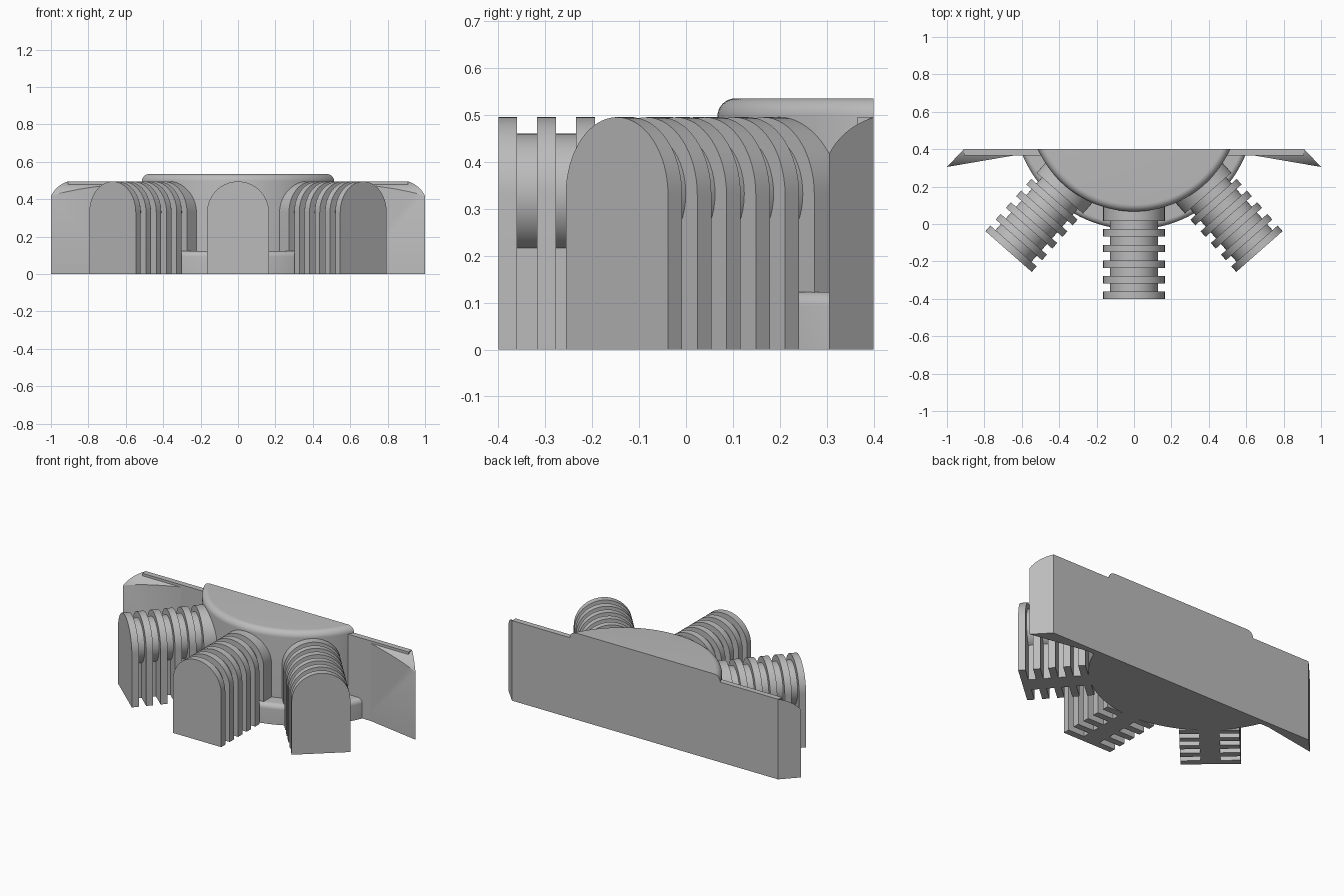
import bpy, bmesh, math
from mathutils import Matrix, Vector

if "Cube" in bpy.data.objects:
    bpy.data.objects.remove(bpy.data.objects["Cube"])

grey = bpy.data.materials.new("plain grey")
grey.diffuse_color = (0.5, 0.5, 0.5, 1)
grey.use_nodes = True
grey.node_tree.nodes["Principled BSDF"].inputs["Base Color"].default_value = grey.diffuse_color

CY = 0.616          # centre of the radial arms
BACK = 0.4          # rear plane


def finish(bm, name, angle=35):
    bmesh.ops.recalc_face_normals(bm, faces=bm.faces[:])
    me = bpy.data.meshes.new(name)
    bm.to_mesh(me)
    bm.free()
    ob = bpy.data.objects.new(name, me)
    bpy.context.collection.objects.link(ob)
    me.materials.append(grey)
    bpy.ops.object.select_all(action='DESELECT')
    ob.select_set(True)
    bpy.context.view_layer.objects.active = ob
    bpy.ops.object.shade_smooth_by_angle(angle=math.radians(angle))
    return ob


def loft(bm, rings):
    """Join equal-length closed rings of points and cap both ends."""
    vs = [[bm.verts.new(p) for p in r] for r in rings]
    n = len(vs[0])
    for a, b in zip(vs, vs[1:]):
        for i in range(n):
            j = (i + 1) % n
            bm.faces.new((a[i], a[j], b[j], b[i]))
    bm.faces.new(vs[0][::-1])
    bm.faces.new(vs[-1])


def prism_y(bm, profile, y0, y1):
    loft(bm, [[(x, y, z) for x, z in profile] for y in (y0, y1)])


def arch(w, top):
    pts = [(-w, 0), (w, 0)]
    return pts + [(w * math.cos(math.pi * i / 32), top - w + w * math.sin(math.pi * i / 32))
                  for i in range(33)]


def half_disc(name, cy, radius, height, fillet):
    """Disc segment in front of the rear plane with a rounded top edge."""
    levels = [(radius, 0)]
    for i in range(9):
        a = math.pi / 2 * i / 8
        levels.append((radius - fillet * (1 - math.cos(a)), height - fillet * (1 - math.sin(a))))
    rings = []
    for r, z in levels:
        half = math.acos((cy - BACK) / r)
        rings.append([(r * math.sin(t), cy - r * math.cos(t), z)
                      for t in (half * (i / 32 - 1) for i in range(65))])
    bm = bmesh.new()
    loft(bm, rings)
    return finish(bm, name)


# Central drum and low flange
half_disc("central_drum", 0.63, 0.563, 0.535, 0.038)
half_disc("base_flange", CY, 0.645, 0.123, 0.03)

# Back plate
bm = bmesh.new()
prism_y(bm, [(-0.91, 0), (0.91, 0), (0.91, 0.495), (-0.91, 0.495)], 0.365, BACK)
finish(bm, "back_plate")

# Flared wings at the plate ends: rounded profile trimmed by two upright planes
crown = [(0.29, 0), (BACK, 0)]
for i in range(17):
    a = math.radians(72) * (1 - i / 16)
    crown.append((0.29 + 0.159 * (1 - math.cos(a)), 0.355 + 0.147 * math.sin(a)))
for s, name in ((1, "right_wing"), (-1, "left_wing")):
    bm = bmesh.new()
    loft(bm, [[(s * x, y, z) for y, z in crown] for x in (0.6, 1.02)])
    for p, nrm in (((1, 0.305), (-0.06, -0.35)), ((1, 0.305), (0.095, 0.09))):
        bmesh.ops.bisect_plane(bm, geom=bm.verts[:] + bm.edges[:] + bm.faces[:],
                               plane_co=Vector((s * p[0], p[1], 0)),
                               plane_no=Vector((s * nrm[0], nrm[1], 0)).normalized(),
                               clear_outer=True)
        bmesh.ops.holes_fill(bm, edges=[e for e in bm.edges if e.is_boundary], sides=0)
    finish(bm, name, 30)

# Three finned arms radiating from the drum
for turn, name in ((-41.3, "left_arm"), (0, "middle_arm"), (41.3, "right_arm")):
    bm = bmesh.new()
    tip = -0.4 - CY
    for i in range(5):                                   # arched fins
        y = tip + 0.083 * i
        prism_y(bm, arch(0.165, 0.495), y, y + 0.04)
    prism_y(bm, arch(0.165, 0.495), tip + 0.415, -0.49)  # root block
    core = [(0.128 * math.cos(math.tau * i / 48), 0.332 + 0.128 * math.sin(math.tau * i / 48))
            for i in range(48)]
    prism_y(bm, core, tip + 0.02, -0.55)                 # round core
    prism_y(bm, [(-0.055, 0), (0.055, 0), (0.055, 0.3), (-0.055, 0.3)],
            tip + 0.02, -0.55)                           # web under the core
    bm.transform(Matrix.Translation((0, CY, 0)) @ Matrix.Rotation(math.radians(turn), 4, 'Z'))
    finish(bm, name)
